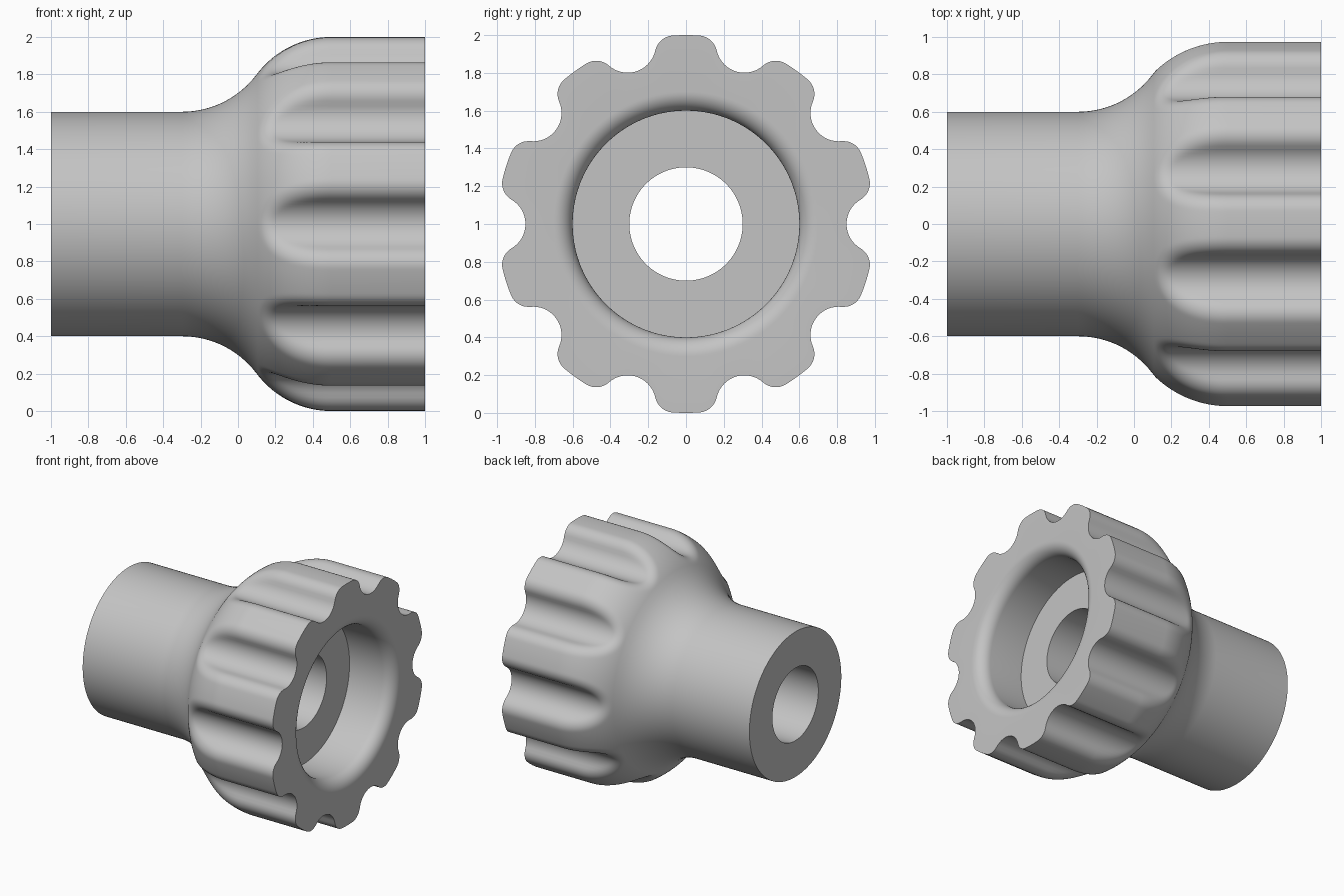
import bpy, math
from mathutils import Vector
from mathutils.geometry import intersect_point_line

cube = bpy.data.objects.get("Cube")
if cube:
    bpy.data.objects.remove(cube, do_unlink=True)

FLUTES = 10
HALF = 24                      # steps across half a flute pitch
FLUTE_R, FILLET = 0.15, 0.1    # flute axes lie on radius 1
BLEND = 0.5                    # radius of both shoulder arcs
PIPE = FLUTE_R + FILLET


def body_radius(x):
    """Plain outer profile: stem, concave arc, convex arc, head."""
    if x <= -0.3:
        return 0.6
    if x <= 0.1:
        return 1.1 - math.sqrt(BLEND**2 - (x + 0.3)**2)
    if x < 0.5:
        return 0.5 + math.sqrt(BLEND**2 - (x - 0.5)**2)
    return 1.0


# Path of the ball that rounds the flute edge
ball_path = []
end_phi = math.acos((0.9**2 - 1 - PIPE**2) / (2 * PIPE))
for i in range(49):
    phi = math.pi - (math.pi - end_phi) * math.sin(i / 48 * math.pi / 2)
    y, z = 1 + PIPE * math.cos(phi), PIPE * math.sin(phi)
    drop = min(math.hypot(y, z) - 0.5, BLEND - FILLET)
    ball_path.append(Vector((0.5 - math.sqrt((BLEND - FILLET)**2 - drop**2), y, z)))
ball_path.append(ball_path[-1] + Vector((1, 0, 0)))


def body_centre(p):
    """Centre of curvature of the head surface nearest to p."""
    radial = Vector((0, p.y, p.z)).normalized()
    return Vector((max(p.x, 0.5), 0, 0)) + radial * 0.5


def body_dist(p):
    return (p - body_centre(p)).length - BLEND


def flute_dist(p):
    return FLUTE_R - math.hypot(p.y - 1, p.z)


def path_dist(p):
    best = 9.0
    for a, b in zip(ball_path, ball_path[1:]):
        q, t = intersect_point_line(p, a, b)
        q = a if t < 0 else b if t > 1 else q
        best = min(best, (p - q).length)
    return best


def inside(p):
    """Is p within the fluted head, with its edges rounded?"""
    u, v = body_dist(p), flute_dist(p)
    if u > 0 or v > 0:
        return False
    if u <= -FILLET and v <= -FILLET:
        return True
    if u > -FILLET:
        c = body_centre(p)
        if flute_dist(c + (p - c).normalized() * (BLEND - FILLET)) <= -FILLET:
            return True
    if v > -FILLET:
        axis = Vector((p.x, 1, 0))
        if body_dist(axis + (p - axis).normalized() * PIPE) <= -FILLET:
            return True
    return path_dist(p) <= FILLET


def fluted_radius(x, angle):
    high = body_radius(x)
    low = 0.7
    ray = Vector((0, math.cos(angle), math.sin(angle)))
    for _ in range(18):
        mid = (low + high) / 2
        if inside(Vector((x, 0, 0)) + ray * mid):
            low = mid
        else:
            high = mid
    return high


# Rings: (x, radii across half a flute pitch)
rings = []


def plain(x, r):
    rings.append((x, [r] * (HALF + 1)))


plain(-1, 0.3)
plain(-1, 0.6)
for i in range(15):
    x = -0.3 + 0.4 * i / 14
    plain(x, body_radius(x))
pitch = math.pi / FLUTES
for i in range(1, 31):
    x = 0.1 + 0.4 * (i / 30)**1.3
    rings.append((x, [fluted_radius(x, pitch * k / HALF) for k in range(HALF + 1)]))
rings.append((1, rings[-1][1]))
# Rounded mouth, counterbore floor, then the bore closes the loop
for i in range(11):
    a = math.pi / 2 * i / 10
    plain(0.9 + FILLET * math.cos(a), 0.7 - FILLET * math.sin(a))
plain(0.6, 0.6)
plain(0.6, 0.3)

# Skin the rings
around = 2 * HALF * FLUTES
verts, faces = [], []
for x, radii in rings:
    for k in range(around):
        fold = k % (2 * HALF)
        r = radii[min(fold, 2 * HALF - fold)]
        a = math.tau * k / around
        verts.append((x, r * math.cos(a), 1 + r * math.sin(a)))
for i in range(len(rings)):
    j = (i + 1) % len(rings)
    for k in range(around):
        n = (k + 1) % around
        faces.append((i * around + k, i * around + n, j * around + n, j * around + k))

mesh = bpy.data.meshes.new("fluted_knob")
mesh.from_pydata(verts, [], faces)
mesh.update()
knob = bpy.data.objects.new("fluted_knob", mesh)
bpy.context.collection.objects.link(knob)

# Plain grey finish
grey = bpy.data.materials.new("light_grey")
grey.use_nodes = True
colour = (0.55, 0.55, 0.55, 1)
grey.diffuse_color = colour
grey.node_tree.nodes["Principled BSDF"].inputs["Base Color"].default_value = colour
mesh.materials.append(grey)

# Outward faces, smooth with sharp rims
bpy.ops.object.select_all(action='DESELECT')
knob.select_set(True)
bpy.context.view_layer.objects.active = knob
bpy.ops.object.mode_set(mode='EDIT')
bpy.ops.mesh.select_all(action='SELECT')
bpy.ops.mesh.normals_make_consistent(inside=False)
bpy.ops.object.mode_set(mode='OBJECT')
bpy.ops.object.shade_smooth_by_angle(angle=math.radians(35))
